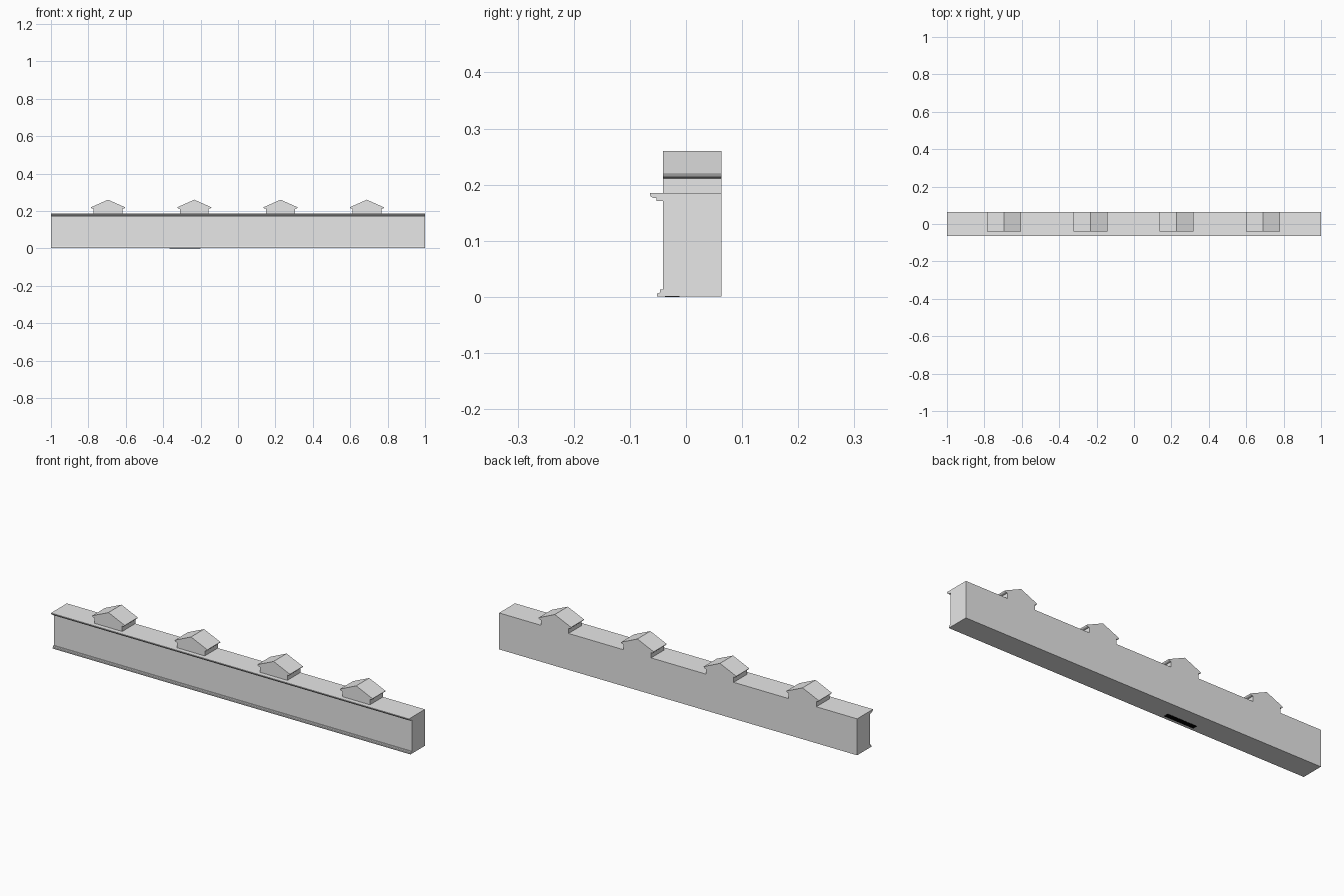
import bpy, bmesh, math
from mathutils import Vector

if "Cube" in bpy.data.objects:
    bpy.data.objects.remove(bpy.data.objects["Cube"])

stone = bpy.data.materials.new("light grey stone")
stone.diffuse_color = (0.8, 0.8, 0.8, 1)
stone.use_nodes = True
stone.node_tree.nodes["Principled BSDF"].inputs["Base Color"].default_value = stone.diffuse_color
black = bpy.data.materials.new("black")
black.diffuse_color = (0.0, 0.0, 0.0, 1)
black.use_nodes = True
black.node_tree.nodes["Principled BSDF"].inputs["Base Color"].default_value = black.diffuse_color


def extrude(name, pts, offset, mat=stone):
    """Closed solid from a planar outline of 3D points swept along offset."""
    bm = bmesh.new()
    face = bm.faces.new([bm.verts.new(p) for p in pts])
    res = bmesh.ops.extrude_face_region(bm, geom=[face], use_keep_orig=True)
    moved = [v for v in res["geom"] if isinstance(v, bmesh.types.BMVert)]
    bmesh.ops.translate(bm, verts=moved, vec=Vector(offset))
    bmesh.ops.recalc_face_normals(bm, faces=bm.faces)
    mesh = bpy.data.meshes.new(name)
    bm.to_mesh(mesh)
    bm.free()
    mesh.materials.append(mat)
    obj = bpy.data.objects.new(name, mesh)
    bpy.context.collection.objects.link(obj)
    return obj


def quarter(a0, z0, a1, z1, n=10):
    """Rounded moulding from the outer point (a0, z0) down and in to (a1, z1)."""
    return [(a1 + (a0 - a1) * math.cos(math.pi / 2 * i / n),
             z0 + (z1 - z0) * math.sin(math.pi / 2 * i / n)) for i in range(n + 1)]


# Long wall with moulded cornice at the top and stepped plinth at the foot
wall = [(0.063, 0.001), (0.063, 0.185), (-0.064, 0.185)]
wall += quarter(-0.064, 0.182, -0.053, 0.176)
wall += [(-0.053, 0.171), (-0.041, 0.171), (-0.041, 0.013),
         (-0.046, 0.013), (-0.047, 0.007), (-0.052, 0.006), (-0.052, 0.001)]
extrude("parapet_wall", [(-1, y, z) for y, z in wall], (2, 0, 0))

# Four gabled blocks with moulded eaves, spaced evenly along the wall
half = quarter(0.091, 0.2195, 0.078, 0.2115)
half += [(0.077, 0.2115), (0.077, 0.185)]
outline = [(0, 0.26)] + half + [(-x, z) for x, z in reversed(half)]
for i in range(4):
    cx = -0.695 + 0.4613 * i
    extrude(f"gable_block_{i + 1}",
            [(cx + x, -0.041, z) for x, z in outline], (0, 0.104, 0))

# Thin dark plate on the underside
plate = [(-0.365, -0.037), (-0.2, -0.037), (-0.2, -0.012), (-0.365, -0.012)]
extrude("underside_plate", [(x, y, 0) for x, y in plate], (0, 0, 0.002), black)
